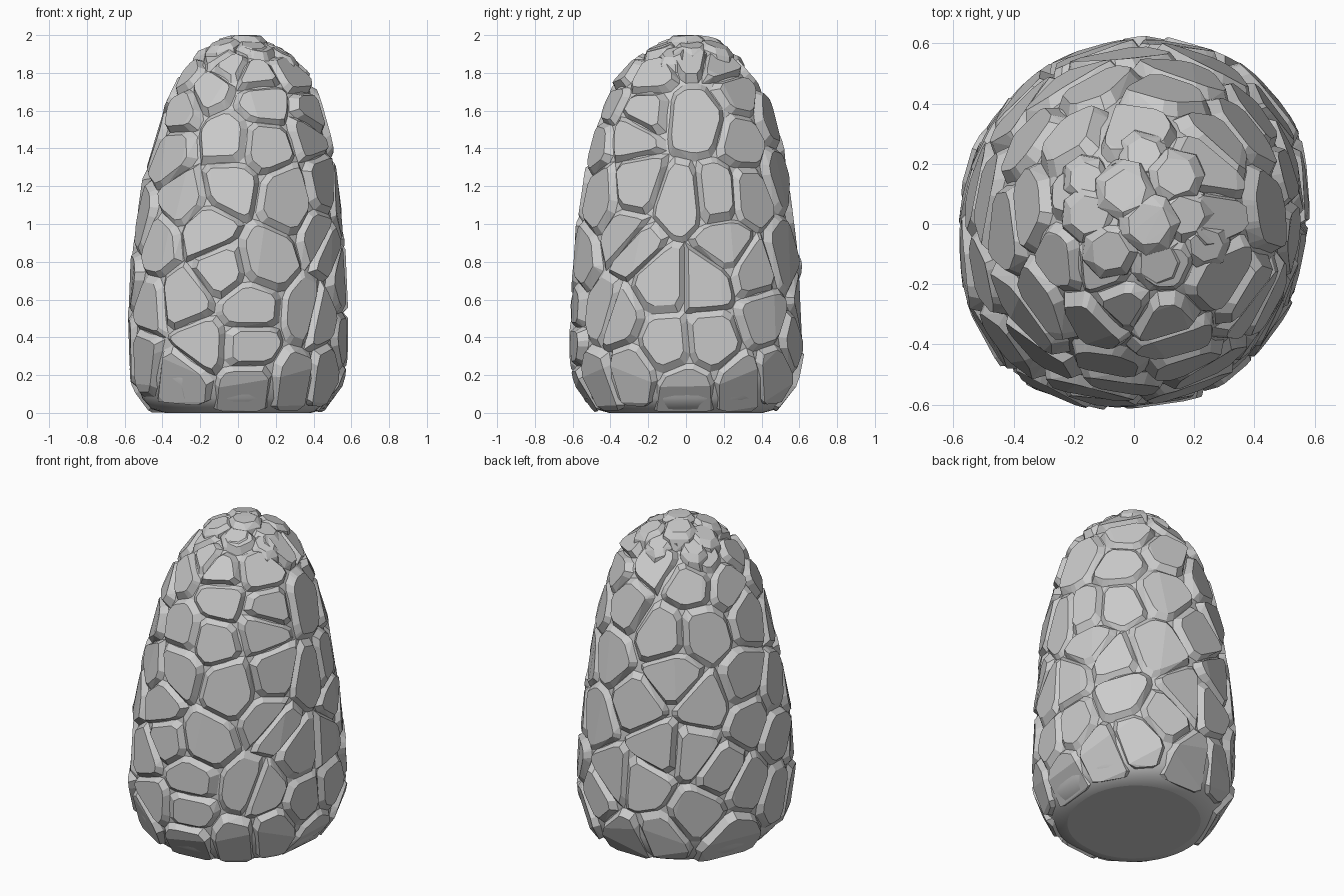
import bpy, bmesh, math, random
from mathutils import Vector
from mathutils.bvhtree import BVHTree

if "Cube" in bpy.data.objects:
    bpy.data.objects.remove(bpy.data.objects["Cube"])

random.seed(11)

# Guide surface: slightly oval, leaning tapered mound with a flat base
PROFILE = [(0.39, 0), (0.46, 0.02), (0.52, 0.07), (0.56, 0.18), (0.574, 0.35),
           (0.572, 0.5), (0.562, 0.75), (0.538, 1.0), (0.502, 1.25), (0.462, 1.45),
           (0.415, 1.6), (0.35, 1.75), (0.275, 1.845), (0.20, 1.90), (0.10, 1.94)]
SEG = 56


def mesh_object(name, bm):
    bmesh.ops.recalc_face_normals(bm, faces=bm.faces)
    me = bpy.data.meshes.new(name)
    bm.to_mesh(me)
    ob = bpy.data.objects.new(name, me)
    bpy.context.collection.objects.link(ob)
    return ob


bm = bmesh.new()
rings = []
for r, z in PROFILE:
    lean = 0.035 * max(0, z - 0.8)
    low = min(1, max(0, (1.35 - z) / 0.8))
    ring = []
    for i in range(SEG):
        a = 2 * math.pi * i / SEG
        # the foot bulges along one diagonal
        s = math.sin(2 * a)
        k = r * (1 + low * s * (0.065 if s > 0 else 0.02))
        ring.append(bm.verts.new((k * 0.985 * math.cos(a) + lean,
                                  k * 1.035 * math.sin(a), z)))
    rings.append(ring)
for lo, hi in zip(rings, rings[1:]):
    for i in range(SEG):
        j = (i + 1) % SEG
        bm.faces.new((lo[i], lo[j], hi[j], hi[i]))
bm.faces.new(rings[0][::-1])
tip = bm.verts.new((0.03, 0, 1.955))
for i in range(SEG):
    bm.faces.new((rings[-1][i], rings[-1][(i + 1) % SEG], tip))
bm.normal_update()
surface = BVHTree.FromBMesh(bm)

# Mortar core: the guide surface sunk a little so that the joints read as grooves
for v, m in [(v, v.normal.copy()) for v in bm.verts]:
    if v.co.z > 0.05:
        v.co -= m * 0.012
for f in bm.faces:
    f.smooth = len(f.verts) < 5
mesh_object("mortar_core", bm)
bm.free()

# Stone centres seen from the front (x, z) and from the right (y, z)
FRONT = [(.06, .15), (.06, .35), (.06, .56), (.38, .52), (.14, .81), (-.09, .76),
         (-.28, .6), (-.42, .9), (-.29, 1.13), (-.05, 1.2), (.26, 1.14), (.45, .93),
         (.14, 1.43), (-.05, 1.45), (-.35, 1.38), (.14, 1.64), (.38, 1.5),
         (-.3, 1.6), (-.3, .2), (-.48, .55), (.3, .17), (-.2, .36), (-.17, .97),
         (.1, 1.8), (-.15, 1.73)]
RIGHT = [(-.24, 1.56), (.06, 1.55), (-.04, 1.13), (-.25, 1.2), (.17, 1.15),
         (.34, 1.15), (-.28, .9), (-.12, .7), (.1, .7), (.22, .88), (-.38, .5),
         (-.1, .36), (.13, .38), (.42, .5), (-.3, .2), (0, .12), (.3, .15),
         (.36, .76), (.31, 1.45)]
seeds = []
for x, z in FRONT:
    seeds.append(surface.ray_cast(Vector((x, -2, z)), Vector((0, 1, 0)))[:2])
for y, z in RIGHT:
    seeds.append(surface.ray_cast(Vector((2, y, z)), Vector((-1, 0, 0)))[:2])
seeds = [s for s in seeds if s[0] is not None]

# Fill the remaining sides with scattered centres, smaller at the crown
for k in range(5000):
    a = random.uniform(0, 2 * math.pi)
    up = random.uniform(-0.1, 0.2) if k % 4 else random.uniform(0.3, 3)
    p, n = surface.ray_cast(Vector((0.02, 0, random.uniform(0.08, 1.8))),
                            Vector((math.cos(a), math.sin(a), up)).normalized())[:2]
    if p is None or n.z < -0.4 or p.z < 0.12:
        continue
    gap = 0.14 if p.z > 1.8 else random.uniform(0.19, 0.26)
    if all(Vector((p.x - q.x, p.y - q.y, 0.8 * (p.z - q.z))).length > gap
           for q, _ in seeds):
        seeds.append((p, n))


def clip(poly, d, limit):
    """Keep the part of a 2D polygon where point . d <= limit."""
    out = []
    for p, q in zip(poly, poly[1:] + poly[:1]):
        a, b = p.dot(d) - limit, q.dot(d) - limit
        if a <= 0:
            out.append(p)
        if a * b < 0:
            out.append(p.lerp(q, a / (a - b)))
    return out


def add_hull(bm, pts):
    verts = [bm.verts.new(p) for p in pts]
    hull = bmesh.ops.convex_hull(bm, input=verts)
    for e in set(hull["geom_interior"] + hull["geom_unused"]):
        if isinstance(e, bmesh.types.BMVert) and e.is_valid:
            bm.verts.remove(e)


def add_stone(bm, c, n):
    u = Vector((0, 0, 1)).cross(n)
    u = u.normalized() if u.length > 0.1 else Vector((1, 0, 0))
    v = n.cross(u)
    s = 0.24
    poly = [Vector(p) for p in ((-s, -s), (s, -s), (s, s), (-s, s))]
    for q, m in seeds:
        w = q - c
        if 1e-5 < w.length < 0.6 and n.dot(m) > 0:
            d = Vector((w.dot(u), w.dot(v)))
            poly = clip(poly, d.normalized(), w.length / 2)
    if len(poly) < 3:
        return
    # cut the corners
    cut = []
    for p, q in zip(poly, poly[1:] + poly[:1]):
        if (q - p).length > 0.03:
            cut += [p.lerp(q, 0.16), p.lerp(q, 0.84)]
        else:
            cut.append(p.lerp(q, 0.5))
    mid = sum(cut, Vector((0, 0))) / len(cut)
    size = sum((p - mid).length for p in cut) / len(cut)
    h = random.uniform(0.01, 0.022)
    tilt = Vector((random.uniform(-.06, .06), random.uniform(-.06, .06)))
    bevel = random.uniform(0.026, 0.04)
    pts = []
    for p in cut:
        o = mid + (p - mid) * 1.05
        q, m = surface.find_nearest(c + u * o.x + v * o.y)[:2]
        pts += [q - m * 0.045, q - m * 0.014]
        o = mid + (p - mid) * max(0.6, 1 - bevel / size)
        flat = c + u * o.x + v * o.y
        q, m = surface.find_nearest(flat)[:2]
        flat = flat + n * (h + tilt.dot(o))
        # low stones hug the rounded foot
        pts.append(flat.lerp(q + m * h, 0.6 if q.z > 0.12 else 1.0))
    for p in pts:
        p.z = min(max(p.z, 0), 2.0)
    add_hull(bm, pts)


# Fitted stones
bm = bmesh.new()
for c, n in seeds:
    add_stone(bm, c, n)
bmesh.ops.dissolve_limit(bm, angle_limit=math.radians(7), verts=bm.verts, edges=bm.edges)
mesh_object("fitted_stones", bm)
bm.free()

# Rounded, flat-topped knobs clustered around the crown
bm = bmesh.new()
for x, y, z, r in ((-.03, .11, 1.985, .11), (.14, .16, 1.95, .10), (-.15, .03, 1.94, .10),
                   (-.08, -.09, 1.965, .10), (.05, 0, 2.0, .11), (.17, .03, 1.95, .10),
                   (.08, -.13, 1.95, .10), (.24, -.07, 1.91, .085), (-.16, .15, 1.9, .085),
                   (.03, .23, 1.91, .09)):
    pts = []
    for scale, drop in ((0.65, 0), (0.95, 0.03), (1, 0.1)):
        for i in range(7):
            a = 2 * math.pi * (i + random.uniform(-.25, .25)) / 7
            dx, dy = r * scale * math.cos(a), r * scale * math.sin(a)
            slope = 2.2 * (dx * (x - 0.03) + dy * (y - 0.02))
            pts.append((x + dx, y + dy, min(2.0, z - drop - slope)))
    add_hull(bm, pts)
mesh_object("crown_stones", bm)
bm.free()
